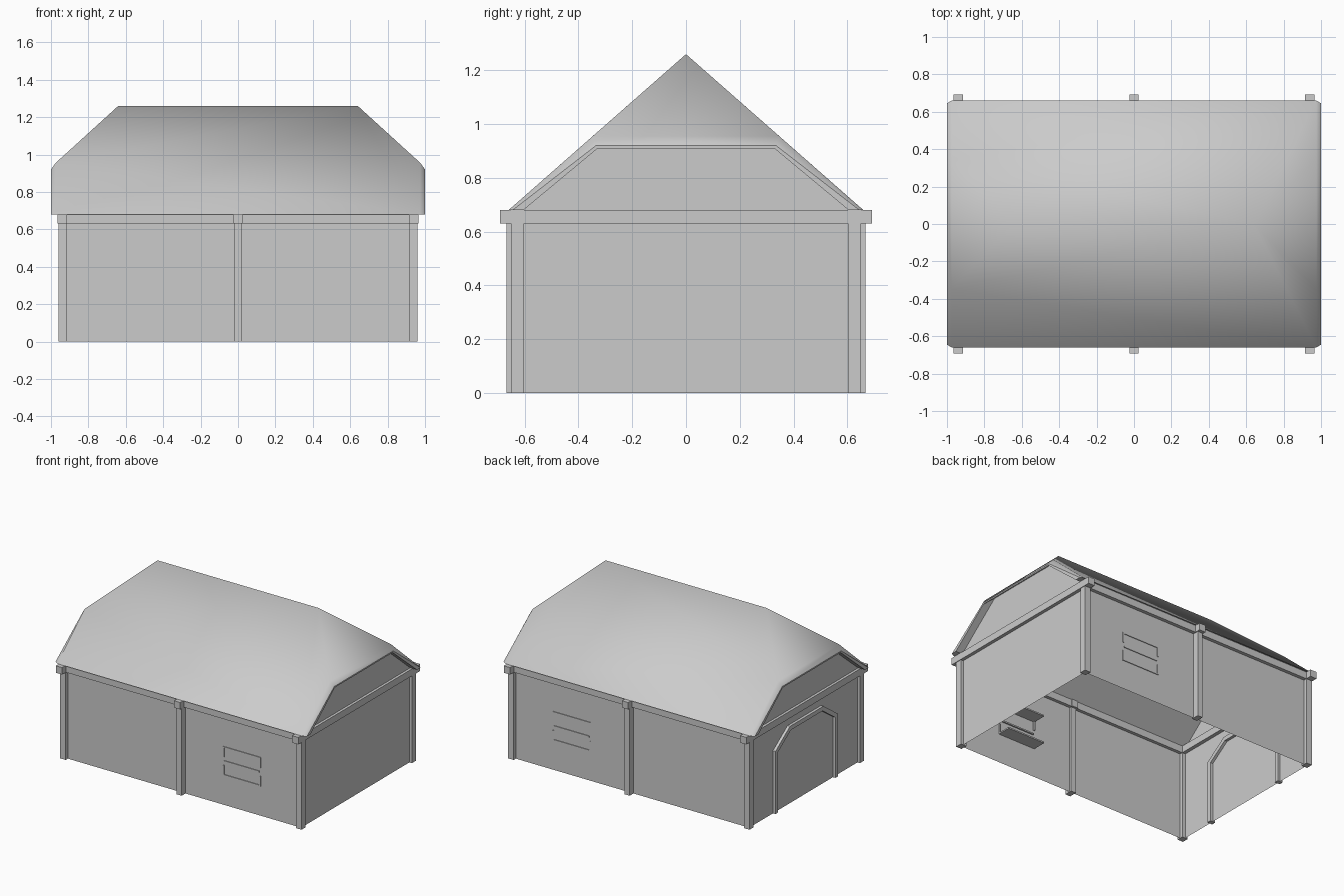
import bpy, bmesh

if "Cube" in bpy.data.objects:
    bpy.data.objects.remove(bpy.data.objects["Cube"])


def make(name, verts, faces, smooth=0):
    me = bpy.data.meshes.new(name)
    me.from_pydata(verts, [], faces)
    bm = bmesh.new()
    bm.from_mesh(me)
    bmesh.ops.recalc_face_normals(bm, faces=bm.faces)
    bm.to_mesh(me)
    bm.free()
    for p in me.polygons:
        p.use_smooth = p.index < smooth
    ob = bpy.data.objects.new(name, me)
    bpy.context.collection.objects.link(ob)
    return ob


def box(name, x, y, z):
    v = [(a, b, c) for a in x for b in y for c in z]
    f = [(0, 1, 3, 2), (4, 6, 7, 5), (0, 4, 5, 1), (2, 3, 7, 6), (0, 2, 6, 4), (1, 5, 7, 3)]
    return make(name, v, f)


WX, WY = 0.94, 0.625          # wall planes
EAVE, BEAM = 0.68, 0.63

# Thin open-bottomed wall skin
ring = [(-WX, -WY), (WX, -WY), (WX, WY), (-WX, WY)]
make("walls", [(x, y, z) for z in (0, EAVE) for x, y in ring],
     [(i, (i + 1) % 4, (i + 1) % 4 + 4, i + 4) for i in range(4)])

# Posts, long beams and projecting beam ends
for s in (-1, 1):
    side = "front" if s < 0 else "back"

    def span(a, b):
        return sorted((s * a, s * b))
    for n, x in (("left", -0.9375), ("right", 0.9375)):
        box(f"{side}_{n}_post", (x - .0225, x + .0225), span(.602, .65), (0, BEAM))
    box(f"{side}_middle_post", (-.02, .02), span(.61, .668), (0, BEAM))
    box(f"{side}_long_beam", (-WX, WX), span(.602, .65), (BEAM, EAVE))
    box(f"{side}_middle_beam_end", (-.025, .025), span(.595, .692), (BEAM, EAVE))
    box(f"{'left' if s < 0 else 'right'}_cross_beam", span(.914, .964), (-.692, .692), (BEAM, EAVE))

    # Window: deep head and sill shelves, side lips and a middle bar
    for n, z in (("head", .41), ("sill", .21)):
        box(f"{side}_window_{n}", (.32, .62), span(.525, .63), (z, z + .01))
    box(f"{side}_window_bar", (.33, .61), span(.615, .63), (.31, .32))
    for x in (.32, .61):
        for z in ((.22, .285), (.345, .41)):
            box(f"{side}_window_lip", (x, x + .01), span(.615, .63), z)

# Door surround on the left wall, chamfered arch
outer = [(-.355, 0), (-.355, .45), (-.19, .567), (.19, .567), (.355, .45), (.355, 0)]
inner = [(-.325, 0), (-.325, .435), (-.18, .537), (.18, .537), (.325, .435), (.325, 0)]
v = [(x, y, z) for x in (-.96, -.92) for prof in (outer, inner) for y, z in prof]
f = []
for i in range(5):
    j = i + 1
    f += [(i, j, j + 6, i + 6), (i + 12, i + 18, j + 18, j + 12),
          (i, i + 12, j + 12, j), (i + 6, j + 6, j + 18, i + 18)]
f += [(0, 6, 18, 12), (5, 17, 23, 11)]
make("door_surround", v, f)


# Half-hipped roof with thickness: rings of (eave, hip, hip, eave) at each end
def trapezoid(x, ye, yh, zh):
    return [(x, -ye, EAVE), (x, -yh, zh), (x, yh, zh), (x, ye, EAVE)]


v = []
for s in (-1, 1):
    v += trapezoid(s * .975, .66, .347, .955)    # outer skin
    v += trapezoid(s * 1.0, .645, .335, .92)     # rounded edge
    v += trapezoid(s * 1.0, .605, .328, .91)     # inner edge
    v += [(s * .64, 0, 1.26), (s * .62, 0, 1.205)]
R = 14                                           # verts per end
f = [(0, R, R + 12, R + 1), (3, 2, R + 2, R + 3)]
f = [(0, 1, 12, R + 12, R + 1, R), (3, R + 3, R + 2, R + 12, 12, 2)]
for o in (0, R):
    f.append((o + 1, o + 2, o + 12))
    f += [(o + i, o + i + 1, o + i + 5, o + i + 4) for i in range(3)]
n_smooth = len(f)
f += [(8, 9, 13, R + 13, R + 9, R + 8), (11, R + 11, R + 10, R + 13, 13, 10)]
for o in (0, R):
    f.append((o + 9, o + 13, o + 10))
    f += [(o + i + 4, o + i + 5, o + i + 9, o + i + 8) for i in range(3)]
for a in (0, 3):                                 # eave soffits
    f.append((a, a + 4, a + 8, R + a + 8, R + a + 4, R + a))
make("roof", v, f, n_smooth)

# Recessed gable panels under the roof ends
for s, n in ((-1, "left"), (1, "right")):
    make(f"{n}_gable_panel", trapezoid(s * .945, .605, .285, .955), [(0, 1, 2, 3)])
